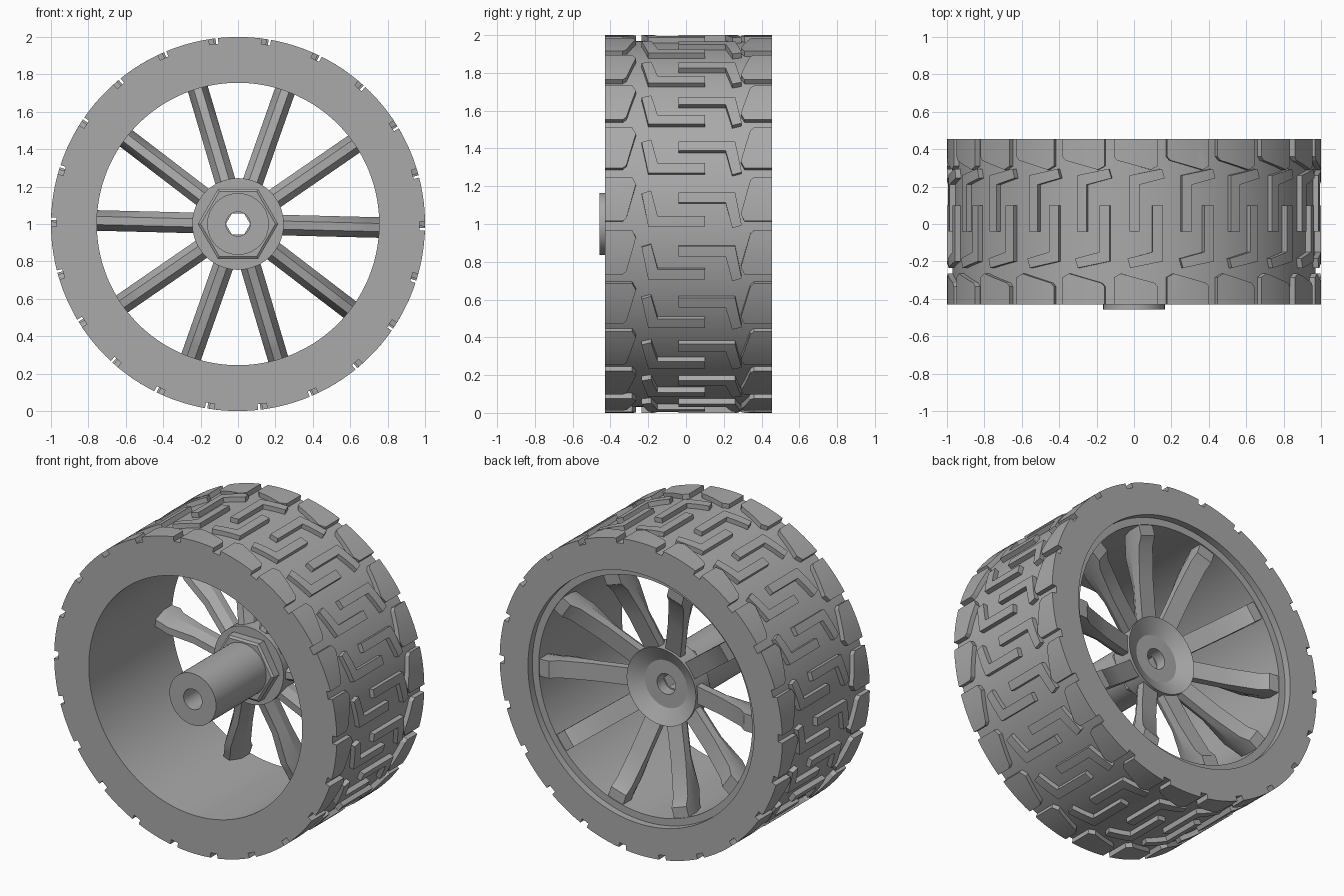
import bpy, bmesh, math
from mathutils import Vector

if "Cube" in bpy.data.objects:
    bpy.data.objects.remove(bpy.data.objects["Cube"])

grey = bpy.data.materials.new("plain_grey")
grey.use_nodes = True
grey.diffuse_color = (0.4, 0.4, 0.4, 1)
grey.node_tree.nodes["Principled BSDF"].inputs["Base Color"].default_value = (0.4, 0.4, 0.4, 1)


def polar(r, y, a):
    """Point at radius r and angle a around the wheel axle."""
    return Vector((r * math.cos(a), y, 1 + r * math.sin(a)))


def finish(bm, name):
    bmesh.ops.recalc_face_normals(bm, faces=bm.faces)
    mesh = bpy.data.meshes.new(name)
    bm.to_mesh(mesh)
    bm.free()
    mesh.materials.append(grey)
    ob = bpy.data.objects.new(name, mesh)
    bpy.context.collection.objects.link(ob)
    bpy.ops.object.select_all(action='DESELECT')
    ob.select_set(True)
    bpy.context.view_layer.objects.active = ob
    bpy.ops.object.shade_smooth_by_angle(angle=math.radians(25))
    return ob


def lathe(name, profile, sides, turn=0.0):
    """Spin a closed (radius, y) profile around the axle."""
    bm = bmesh.new()
    rings = [[bm.verts.new(polar(r, y, turn + math.tau * i / sides)) for r, y in profile]
             for i in range(sides)]
    n = len(profile)
    for i in range(sides):
        a, b = rings[i], rings[(i + 1) % sides]
        for j in range(n):
            k = (j + 1) % n
            bm.faces.new((a[j], a[k], b[k], b[j]))
    return finish(bm, name)


def tread(name, outline, centres, low=0.96, high=1.0):
    """Wrap a raised (y, angle) outline onto the tyre at every centre angle."""
    bm = bmesh.new()
    for c in centres:
        part = bmesh.new()
        part.faces.new([part.verts.new((y, t, low)) for y, t in outline])
        for cut in (-0.08, -0.04, 0, 0.04, 0.08):
            bmesh.ops.bisect_plane(part, geom=part.verts[:] + part.edges[:] + part.faces[:],
                                   plane_co=(0, cut, 0), plane_no=(0, 1, 0))
        out = bmesh.ops.extrude_face_region(part, geom=part.faces[:], use_keep_orig=True)
        for v in out["geom"]:
            if isinstance(v, bmesh.types.BMVert):
                v.co.z = high
        for v in part.verts:
            v.co = polar(v.co.z, v.co.x, c + v.co.y)
        piece = bpy.data.meshes.new("piece")
        part.to_mesh(piece)
        part.free()
        bm.from_mesh(piece)
        bpy.data.meshes.remove(piece)
    return finish(bm, name)


FRONT, BACK = -0.43, 0.455

# Tyre body with straight bore and a recessed lip at the back
lathe("tyre_body", [(0.97, FRONT), (0.97, BACK), (0.80, BACK), (0.80, 0.41),
                    (0.755, 0.41), (0.755, FRONT)], 128)

# Raised tread: shoulder blocks on both edges and interlocking hooks between
COUNT = 22
block_angles = [math.pi / 2 - 0.01 + math.tau * i / COUNT for i in range(COUNT)]
hook_angles = [a - 0.055 for a in block_angles]


def opposite(outline, mid):
    return [(2 * mid - y, -t) for y, t in outline]


block = [(FRONT, -0.118), (-0.335, -0.118), (-0.315, -0.1), (-0.265, 0.08),
         (-0.285, 0.118), (FRONT, 0.118)]
hook = [(0.1, -0.035), (-0.15, -0.035), (-0.185, 0.1), (-0.235, 0.085),
        (-0.2, -0.09), (0.1, -0.09)]
tread("front_shoulder_blocks", block, block_angles)
tread("back_shoulder_blocks", opposite(block, (FRONT + BACK) / 2), block_angles)
tread("front_tread_hooks", hook, hook_angles)
tread("back_tread_hooks", opposite(hook, 0.03), hook_angles)

# Hub: axle tube, hexagonal collar and dished flange, all with a through hole
BORE = 0.065
lathe("axle_tube", [(BORE, -0.457), (0.165, -0.457), (0.165, 0.1), (BORE, 0.1)], 64)
lathe("hex_collar", [(BORE, 0.05), (0.2, 0.05), (0.215, 0.06), (0.215, 0.13), (BORE, 0.13)], 6)
lathe("hub_flange", [(BORE, 0.11), (0.245, 0.11), (0.245, 0.25), (0.15, 0.2), (BORE, 0.2)], 64)

# Ten dished spokes, wide at the back and narrow at the front, stepped at the rim
bm = bmesh.new()
stations = [(0.2, 0.12, 0.22), (0.45, 0.19, 0.29), (0.64, 0.2, 0.36),
            (0.69, 0.22, 0.4), (0.78, 0.25, 0.405)]
for i in range(10):
    a = math.tau * i / 10 - 0.025
    side = Vector((-math.sin(a), 0, math.cos(a)))
    loops = []
    for r, y0, y1 in stations:
        corners = [(-0.022, y0), (0.022, y0), (0.055, (y0 + y1) / 2),
                   (0.055, y1), (-0.055, y1), (-0.055, (y0 + y1) / 2)]
        loops.append([bm.verts.new(polar(r, y, a) + side * w) for w, y in corners])
    for p, q in zip(loops, loops[1:]):
        for j in range(6):
            k = (j + 1) % 6
            bm.faces.new((p[j], p[k], q[k], q[j]))
    bm.faces.new(loops[0])
    bm.faces.new(loops[-1])
finish(bm, "spokes")
